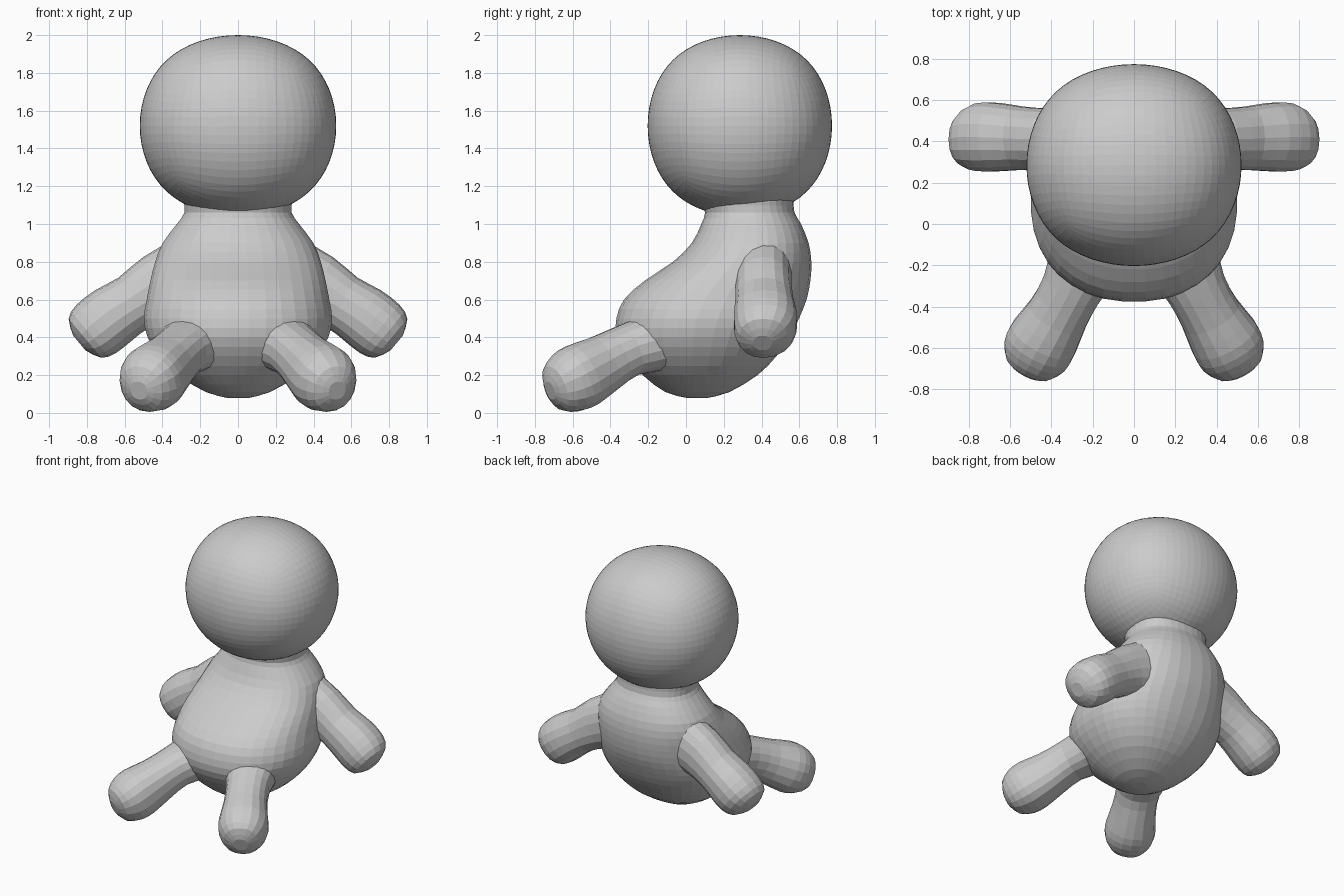
import bpy, bmesh, math
from mathutils import Vector

old = bpy.data.objects.get("Cube")
if old:
    bpy.data.objects.remove(old)

grey = bpy.data.materials.new("plain grey")
grey.use_nodes = True
colour = (0.6, 0.6, 0.6, 1)
grey.diffuse_color = colour
grey.node_tree.nodes["Principled BSDF"].inputs["Base Color"].default_value = colour


def add_object(name, bm):
    bmesh.ops.recalc_face_normals(bm, faces=bm.faces)
    mesh = bpy.data.meshes.new(name)
    bm.to_mesh(mesh)
    bm.free()
    mesh.materials.append(grey)
    obj = bpy.data.objects.new(name, mesh)
    bpy.context.collection.objects.link(obj)
    return obj


def smooth_rows(rows, steps):
    """Run a Catmull-Rom curve through rows of numbers."""
    rows = [Vector(r) for r in rows]
    out = []
    for i in range(len(rows) - 1):
        a, b, c, d = (rows[min(max(i + k, 0), len(rows) - 1)] for k in (-1, 0, 1, 2))
        for s in range(steps):
            t = s / steps
            out.append(b + (c - a) * t / 2 + (a * 2 - b * 5 + c * 4 - d) * t * t / 2
                       + (b * 3 - a - c * 3 + d) * t ** 3 / 2)
    return out + [rows[-1]]


def loft(name, rows, side, sides, steps, power=2.0, normal=None):
    """Skin rings (x, y, z, radius along side, other radius) with capped ends."""
    rows = smooth_rows(rows, steps)
    centres = [Vector(r[:3]) for r in rows]
    side = Vector(side).normalized()
    bm = bmesh.new()
    rings = []
    for i, r in enumerate(rows):
        along = normal or centres[min(i + 1, len(rows) - 1)] - centres[max(i - 1, 0)]
        other = Vector(along).cross(side).normalized()
        ring = []
        for k in range(sides):
            a = math.tau * (k + 0.5) / sides
            c, s = math.cos(a), math.sin(a)
            u = math.copysign(abs(c) ** (2 / power), c) * r[3]
            v = math.copysign(abs(s) ** (2 / power), s) * r[4]
            ring.append(bm.verts.new(centres[i] + side * u + other * v))
        rings.append(ring)
    for a, b in zip(rings, rings[1:]):
        for k in range(sides):
            n = (k + 1) % sides
            bm.faces.new((a[k], a[n], b[n], b[k]))
    bm.faces.new(rings[0])
    bm.faces.new(rings[-1])
    return add_object(name, bm)


# Head: a rounded cube
bm = bmesh.new()
bmesh.ops.create_cube(bm, size=2)
limit = 0.8395  # how far a rounded unit cube reaches
bmesh.ops.scale(bm, vec=Vector((0.52, 0.488, 0.48)) / limit, verts=bm.verts)
bmesh.ops.translate(bm, vec=(0, 0.285, 1.52), verts=bm.verts)
head = add_object("head", bm)
rounding = head.modifiers.new("rounding", "SUBSURF")
rounding.levels = rounding.render_levels = 4

# Body: height, half width, front and back of each ring
outline = [
    (0.078, 0.05, 0.01, 0.11), (0.11, 0.17, -0.11, 0.23), (0.2, 0.32, -0.23, 0.38),
    (0.3, 0.42, -0.32, 0.48), (0.4, 0.48, -0.37, 0.55), (0.5, 0.5, -0.37, 0.6),
    (0.6, 0.485, -0.33, 0.64), (0.7, 0.465, -0.22, 0.66), (0.8, 0.44, -0.07, 0.665),
    (0.9, 0.4, 0.03, 0.65), (1.0, 0.325, 0.08, 0.61), (1.06, 0.285, 0.1, 0.575),
    (1.13, 0.29, 0.08, 0.57),
]
loft("body", [(0, (f + b) / 2, z, w, (b - f) / 2) for z, w, f, b in outline],
     (1, 0, 0), 36, 2, 2.25, (0, 0, 1))

# Limbs: centre and the two radii of each ring, left side
arm = [
    (0.27, 0.41, 0.73, 0.15, 0.2), (0.42, 0.41, 0.665, 0.15, 0.18),
    (0.55, 0.415, 0.585, 0.155, 0.155), (0.66, 0.42, 0.515, 0.167, 0.165),
    (0.75, 0.42, 0.445, 0.165, 0.165), (0.81, 0.41, 0.395, 0.13, 0.135),
    (0.84, 0.405, 0.37, 0.05, 0.05),
]
leg = [
    (0.22, -0.14, 0.38, 0.19, 0.16), (0.3, -0.31, 0.33, 0.15, 0.14),
    (0.37, -0.44, 0.26, 0.15, 0.155), (0.435, -0.55, 0.2, 0.17, 0.175),
    (0.475, -0.625, 0.16, 0.165, 0.165), (0.51, -0.69, 0.13, 0.12, 0.125),
    (0.525, -0.72, 0.118, 0.05, 0.05),
]
for name, sign in (("left", 1), ("right", -1)):
    for part, rows, side in (("arm", arm, (0, 1, 0)), ("leg", leg, (0.88 * sign, 0.47, 0))):
        loft(f"{name}_{part}", [(sign * r[0], *r[1:]) for r in rows], side, 18, 2, 2.2)
